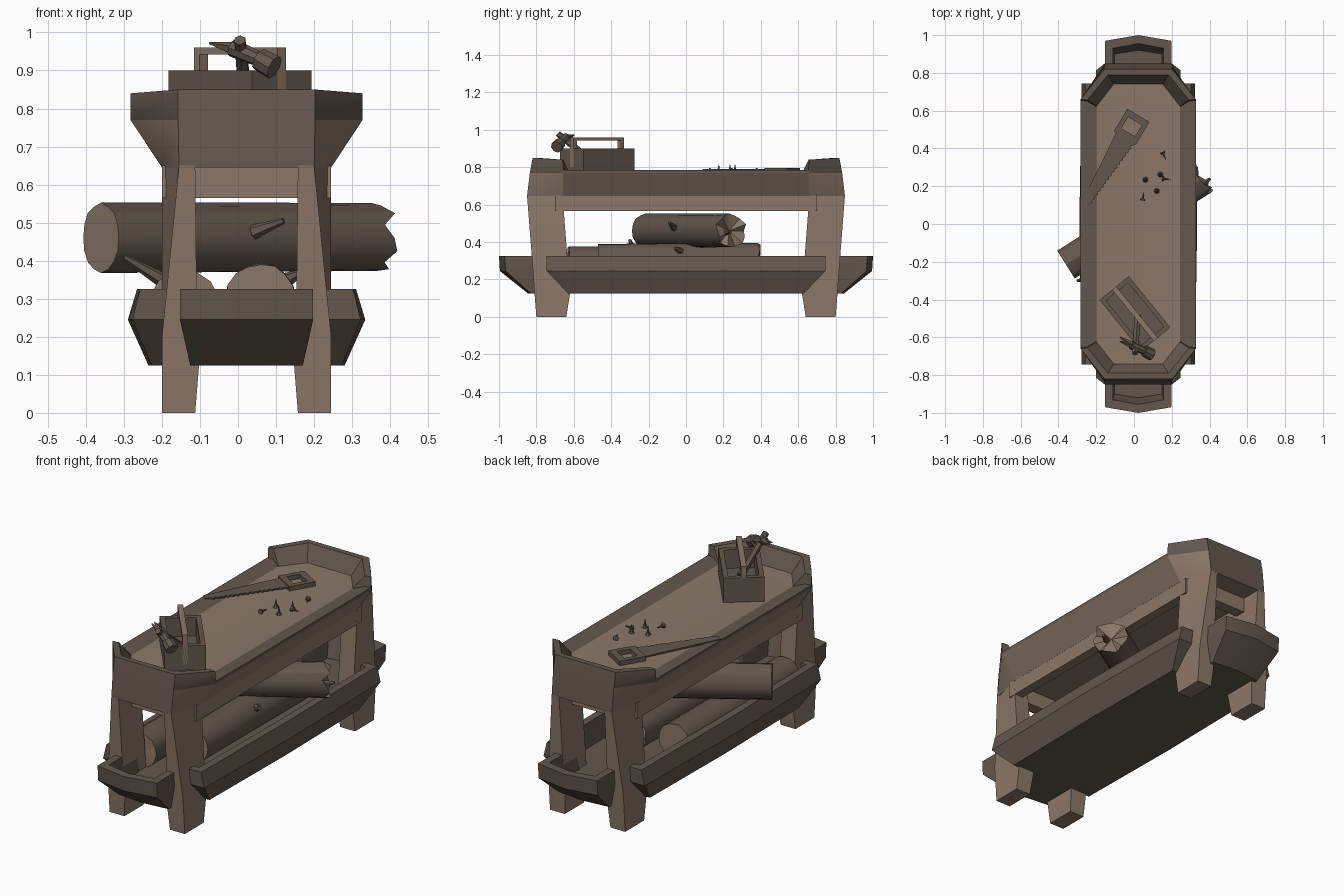
import bpy, bmesh, math, random
from mathutils import Vector, Matrix

random.seed(4)
cube = bpy.data.objects.get("Cube")
if cube:
    bpy.data.objects.remove(cube, do_unlink=True)

CX = 0.0225  # the bench sits slightly off the origin
parts = []


def material(name, rgb):
    m = bpy.data.materials.new(name)
    m.use_nodes = True
    m.diffuse_color = (*rgb, 1)
    m.node_tree.nodes["Principled BSDF"].inputs["Base Color"].default_value = (*rgb, 1)
    return m


LIGHT = material("light wood", (0.26, 0.19, 0.14))
DARK = material("dark wood", (0.125, 0.096, 0.074))


def finish(name, bm, mats, loc=(0, 0, 0), turn=0, rule=None):
    bmesh.ops.recalc_face_normals(bm, faces=bm.faces)
    bm.normal_update()
    if rule:
        for f in bm.faces:
            f.material_index = 1 if rule(f) else 0
    me = bpy.data.meshes.new(name)
    bm.to_mesh(me)
    bm.free()
    for m in mats:
        me.materials.append(m)
    ob = bpy.data.objects.new(name, me)
    ob.location = loc
    ob.rotation_euler.z = turn
    bpy.context.collection.objects.link(ob)
    parts.append(ob)
    return ob


def loft(name, rings, mats, closed=False, **kw):
    """Skin a list of equal rings; cap the ends, or join last to first."""
    bm = bmesh.new()
    loops = [[bm.verts.new(p) for p in r] for r in rings]
    pairs = list(zip(loops, loops[1:]))
    if closed:
        pairs.append((loops[-1], loops[0]))
    n = len(loops[0])
    for a, b in pairs:
        for i in range(n):
            j = (i + 1) % n
            bm.faces.new((a[i], a[j], b[j], b[i]))
    if not closed:
        bm.faces.new(loops[0])
        bm.faces.new(loops[-1])
    return finish(name, bm, mats, **kw)


def four_way(quarter):
    """Mirror a quarter outline (+x to +y) into a full ring."""
    back = quarter[::-1]
    ring = []
    for sx, sy, pts in ((1, 1, quarter), (-1, 1, back), (-1, -1, quarter), (1, -1, back)):
        for x, y, z in pts:
            p = Vector((sx * x, sy * y, z))
            if not ring or (p - ring[-1]).length > 1e-6:
                ring.append(p)
    if (ring[0] - ring[-1]).length < 1e-6:
        ring.pop()
    return ring


def rect(x, y, z):
    return four_way([(x, y, z)])


def box(name, x, y, z0, z1, mat, **kw):
    return loft(name, [rect(x, y, z0), rect(x, y, z1)], [mat], **kw)


def rod(name, p, q, r1, r2, sides=8, mats=(DARK,), ragged=0.0):
    p, q = Vector(p), Vector(q)
    d = q - p
    bm = bmesh.new()
    bmesh.ops.create_cone(bm, cap_ends=True, segments=sides, radius1=r1, radius2=r2, depth=d.length)
    half = d.length / 2
    if ragged:
        caps = [f for f in bm.faces if len(f.verts) > 4]
        bmesh.ops.poke(bm, faces=caps)
        for v in bm.verts:
            v.co.x *= random.uniform(0.95, 1.03)
            v.co.y *= random.uniform(0.95, 1.03)
            if v.co.z > 0:
                v.co.z += random.uniform(-ragged, ragged)
    ends = (lambda f: abs(f.calc_center_median().z) > half * 0.8) if len(mats) > 1 else None
    ob = finish(name, bm, mats, rule=ends)
    ob.data.transform(Matrix.Translation((p + q) / 2) @ d.to_track_quat('Z', 'Y').to_matrix().to_4x4())
    return ob


# Bench top: flared octagon, low side rims, raised ends, sunken work surface
def top_ring(side, end, z_low, z_high, z_end):
    return four_way([(side[0], side[1] - 0.005, z_low), (side[0], side[1], z_high), (end[0], end[1], z_end)])


def top_rule(f):
    c, n = f.calc_center_median(), f.normal
    if len(f.verts) > 4:
        return False
    return n.z > 0.1 or c.z > 0.775 or abs(c.y) > 0.83


loft("bench_top", [
    top_ring((.2225, .66), (.1775, .85), .645, .645, .645),
    top_ring((.305, .66), (.18, .835), .77, .77, .77),
    top_ring((.305, .66), (.18, .82), .785, .84, .85),
    top_ring((.27, .655), (.16, .79), .785, .84, .85),
    top_ring((.22, .625), (.13, .74), .77, .77, .77),
], [LIGHT, DARK], loc=(CX, 0, 0), rule=top_rule)

# Rails below the top
for s, side in ((-1, "right"), (1, "left")):
    box(side + "_rail", .026, .7, .565, .65, LIGHT, loc=(CX + s * .196, 0, 0))
for s, end in ((-1, "front"), (1, "back")):
    box(end + "_rail", .17, .03, .565, .65, LIGHT, loc=(CX, s * .71, 0))

# Four legs, chamfered towards the top
for sx, side in ((-1, "right"), (1, "left")):
    for sy, end in ((-1, "front"), (1, "back")):
        rings = []
        for z, inner, y0, y1, chamfer in ((0, .135, .64, .8, 0), (.125, .125, .62, .81, 0),
                                          (.2, .13, .625, .815, 0), (.65, .135, .66, .85, .045)):
            quad = [(inner, y0), (.2225, y0), (.2225 - chamfer, y1), (inner, y1)]
            rings.append([(sx * x, sy * y, z) for x, y in quad])
        loft(f"{end}_{side}_leg", rings, [LIGHT], loc=(CX, 0, 0))


# Lower trough: cross-shaped plan with bowed sides
def trough_ring(z, mid, side, sy, cx, ey, tip):
    return four_way([(mid, 0, z), (side, sy, z), (cx, sy, z), (cx, ey, z), (0, tip, z)])


loft("lower_trough", [
    trough_ring(.125, .258, .25, .63, .148, .83, .845),
    trough_ring(.245, .312, .3, .745, .175, .965, .995),
    trough_ring(.325, .288, .28, .745, .175, .97, 1.0),
    trough_ring(.325, .248, .24, .705, .135, .93, .955),
    trough_ring(.2, .235, .23, .69, .125, .9, .92),
], [DARK], loc=(CX, 0, 0))

# Logs with pale ends and branch stubs
BARK = (DARK, LIGHT)
rod("top_log", (-.36, -.215, .46), (.36, .24, .46), .091, .091, 16, BARK, .022)
rod("right_log", (-.14, .3, .28), (-.14, -.63, .28), .094, .094, 16, BARK, .012)
rod("left_log", (.06, -.47, .3), (.06, .39, .3), .093, .093, 16, BARK, .012)
for i, (p, q) in enumerate((((.04, -.06, .475), (.12, -.09, .505)), ((-.2, -.28, .35), (-.3, -.3, .41)),
                            ((.13, -.03, .35), (.17, -.06, .37)), ((.34, .2, .45), (.405, .24, .455)))):
    rod(f"branch_stub_{i + 1}", p, q, .02, .008, 6)

# Tool box with carrying handle
turn, at = math.radians(-51), (.005, -.475, 0)
loft("tool_box", [rect(.175, .1, .77), rect(.175, .1, .9), rect(.15, .075, .9), rect(.15, .075, .8)],
     [DARK], loc=at, turn=turn)
axis = Vector((math.cos(turn), math.sin(turn), 0))
for s, end in ((-1, "back"), (1, "front")):
    box(f"tool_box_{end}_post", .012, .014, .8, .945, LIGHT, loc=Vector(at) + axis * s * .163, turn=turn)
box("tool_box_handle", .175, .014, .942, .96, LIGHT, loc=at, turn=turn)

# Claw hammer resting on the tool box
rod("hammer_handle", (.005, -.685, .98), (.02, -.49, .82), .016, .02, 6)
rod("hammer_neck", (-.015, -.64, .96), (.06, -.675, .928), .024, .02, 8)
rod("hammer_face", (.055, -.672, .93), (.095, -.692, .908), .03, .033, 8)
for s, side in ((-1, "lower"), (1, "upper")):
    rod(f"hammer_{side}_claw", (0, -.645, .955), (-.075, -.61 + s * .012, .972), .02, .003, 5)

# Hand saw: toothed blade and open grip
blade = [(0, .02), (0, -.015)]
teeth = 16
for i in range(teeth):
    x = .025 + i * .4 / teeth
    edge = -.018 - .035 * i / teeth
    blade += [(x, edge), (x + .014, edge - .01)]
blade += [(.44, -.055), (.44, .055)]
tip, saw_turn = (-.265, .095, 0), math.radians(59)
loft("saw_blade", [[(x, y, z) for x, y in blade] for z in (.782, .79)], [DARK], loc=tip, turn=saw_turn)
grip_at = Vector(tip) + Vector((math.cos(saw_turn), math.sin(saw_turn), 0)) * .49
loft("saw_grip", [rect(.07, .068, .772), rect(.07, .068, .796), rect(.035, .042, .796), rect(.035, .042, .772)],
     [DARK], closed=True, loc=grip_at, turn=saw_turn)

# Loose screws: some standing on their heads, some lying down
screws = [((.06, .235), None), ((.14, .262), None), ((.12, .175), None),
          ((.045, .125), 80), ((.15, .38), -65), ((.15, .24), -5)]
for i, ((x, y), angle) in enumerate(screws):
    if angle is None:
        base, d = Vector((x, y, .77)), Vector((0, 0, 1))
    else:
        a = math.radians(angle)
        base, d = Vector((x, y, .783)), Vector((math.cos(a), math.sin(a), 0))
    rod(f"screw_head_{i + 1}", base, base + d * .01, .015, .009, 8)
    rod(f"screw_shank_{i + 1}", base + d * .008, base + d * .045, .008, .001, 6)

# Smooth shading with crisp edges
bpy.ops.object.select_all(action='DESELECT')
for ob in parts:
    ob.select_set(True)
bpy.context.view_layer.objects.active = parts[0]
bpy.ops.object.shade_smooth_by_angle(angle=math.radians(32))
